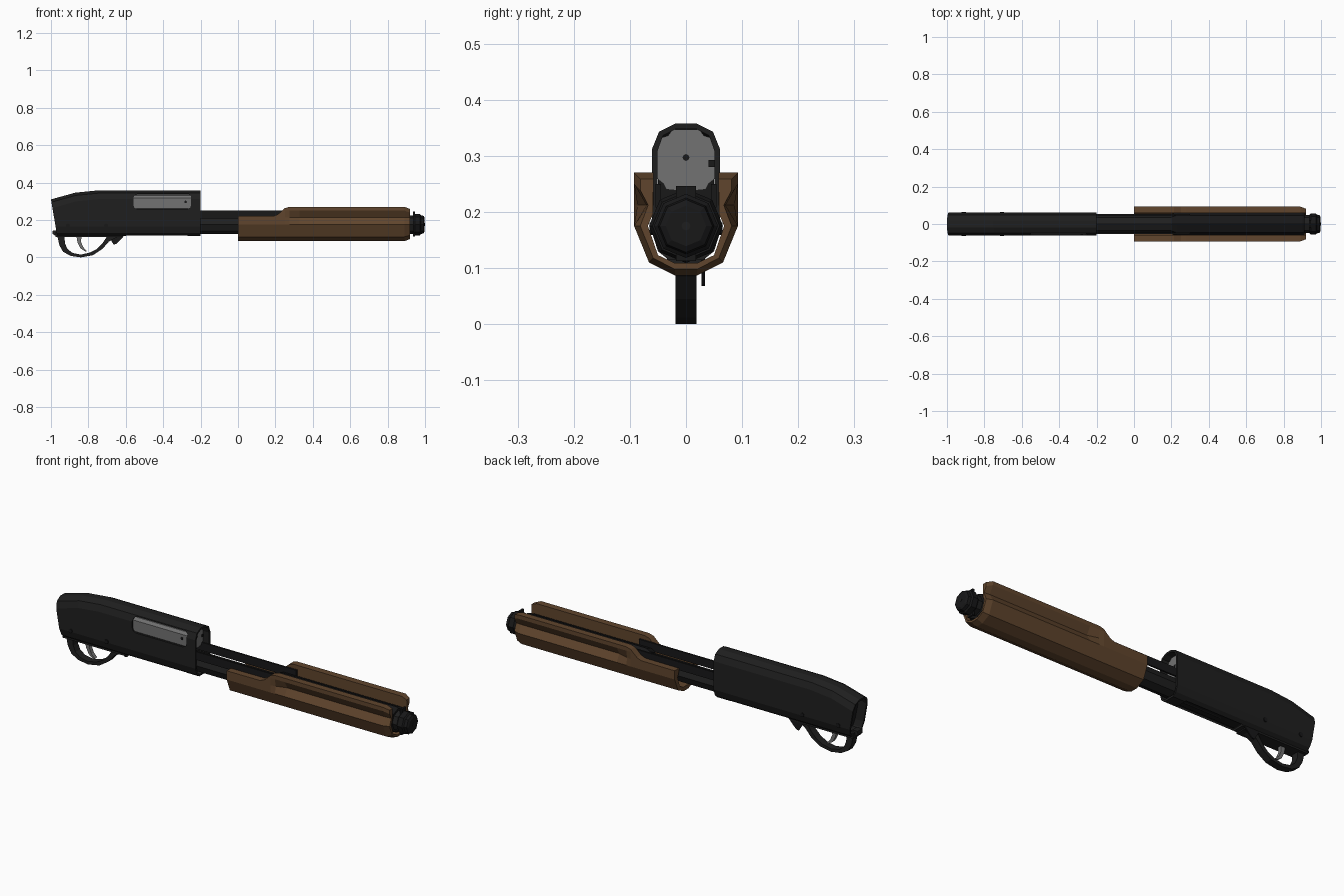
import bpy, bmesh, math
from mathutils import Matrix

if "Cube" in bpy.data.objects:
    bpy.data.objects.remove(bpy.data.objects["Cube"])


def material(name, c):
    m = bpy.data.materials.new(name)
    m.diffuse_color = (*c, 1)
    m.use_nodes = True
    m.node_tree.nodes["Principled BSDF"].inputs["Base Color"].default_value = m.diffuse_color
    return m


BLACK = material("black steel", (0.0135, 0.0135, 0.0135))
DARK = material("dark steel", (0.009, 0.009, 0.0095))
WOOD = material("brown wood", (0.118, 0.06, 0.026))
GREY = material("grey steel", (0.17, 0.17, 0.17))


def finish(name, bm, mat):
    bmesh.ops.recalc_face_normals(bm, faces=bm.faces)
    me = bpy.data.meshes.new(name)
    bm.to_mesh(me)
    bm.free()
    ob = bpy.data.objects.new(name, me)
    bpy.context.collection.objects.link(ob)
    me.materials.append(mat)
    return ob


def loft(name, rings, mat, caps=True):
    """Skin closed rings of (x, y, z) points."""
    bm = bmesh.new()
    vs = [[bm.verts.new(p) for p in r] for r in rings]
    n = len(rings[0])
    for a, b in zip(vs, vs[1:]):
        for i in range(n):
            j = (i + 1) % n
            bm.faces.new((a[i], a[j], b[j], b[i]))
    if caps:
        bm.faces.new(vs[0])
        bm.faces.new(vs[-1])
    return finish(name, bm, mat)


def mirror_half(half):
    return half + [(-y, z) for y, z in reversed(half)]


def at_x(x, section):
    return [(x, y, z) for y, z in section]


def octagon(r, zc=0.175, n=8):
    return [(r * math.cos(i * math.tau / n), zc + r * math.sin(i * math.tau / n)) for i in range(n)]


def turned(name, steps, mat, zc=0.175, n=8):
    """Solid along x from (x, radius) steps."""
    return loft(name, [at_x(x, octagon(r, zc, n)) for x, r in steps], mat)


def plate(name, outline, y0, y1, mat):
    """Side outline in x, z extruded across y."""
    return loft(name, [[(x, y, z) for x, z in outline] for y in (y0, y1)], mat)


def box(name, x0, x1, y0, y1, z0, z1, mat):
    return plate(name, [(x0, z0), (x1, z0), (x1, z1), (x0, z1)], y0, y1, mat)


def cut(ob, cutter):
    cutter.hide_render = True
    cutter.display_type = 'WIRE'
    m = ob.modifiers.new("cut", 'BOOLEAN')
    m.operation = 'DIFFERENCE'
    m.solver = 'EXACT'
    m.object = cutter


# Receiver: hollow shell, sloped at the rear
def receiver_ring(x, top, lean=0, inset=0):
    k = inset
    half = [(.018, top - k), (.048 - k * .7, top - .015 - k * .7), (.061 - k, top - .047 - k * .3),
            (.061 - k, .165), (.05 - k * .7, .13 + k * .7), (.03, .114 + k)]
    return [(x + (top - z) * lean, y, z) for y, z in mirror_half(half)]


stations = [(-.2, .358, 0), (-.75, .358, 0), (-.87, .346, .03), (-1, .31, .17)]
receiver = loft("receiver", [receiver_ring(*s) for s in stations], BLACK)
inside = [(-.15, .358, 0), (-.75, .358, 0), (-.87, .346, .03), (-1.05, .296, .17)]
cut(receiver, loft("receiver_hollow_cutter", [receiver_ring(*s, inset=.01) for s in inside], BLACK))

# Ejection port and loading port
px0, px1, pz0, pz1, c = -.56, -.25, .258, .338, .022
cut(receiver, plate("ejection_port_cutter",
                    [(px0 + c, pz0), (px1 - c, pz0), (px1 - .006, pz0 + .007), (px1, pz0 + c), (px1, pz1 - .012),
                     (px1 - .012, pz1), (px0 + c, pz1), (px0 + .006, pz1 - .007), (px0, pz1 - c),
                     (px0, pz0 + c), (px0 + .006, pz0 + .007)], -.1, -.03, BLACK))
cut(receiver, box("loading_port_cutter", -.6, -.27, -.034, .034, .08, .15, BLACK))
box("shell_carrier", -.6, -.28, -.03, .03, .128, .137, DARK)
plate("rear_block", [(-.955, .3), (-.92, .13), (-.88, .13), (-.88, .32)], -.05, .05, DARK)

# Bolt
bolt_half = [(.024, .347), (.032, .336), (.045, .332), (.055, .318), (.055, .262), (.04, .25), (.035, .24), (.015, .238)]
loft("bolt", [at_x(x, mirror_half(bolt_half)) for x in (-.6, -.235)], GREY)
turned("bolt_hole", [(-.24, .006), (-.233, .006)], DARK, .297)
box("extractor", -.3, -.232, .04, .051, .28, .293, DARK)
plate("extractor_pin", [(-.28 + .007 * math.cos(a), .297 + .007 * math.sin(a))
                        for a in [i * math.tau / 8 for i in range(8)]], -.058, -.05, DARK)

# Cross pins
for name, x in (("rear_pin", -.91), ("front_pin", -.705)):
    plate(name, [(x + .011 * math.cos(i * math.tau / 8), .17 + .011 * math.sin(i * math.tau / 8))
                 for i in range(8)], -.065, .065, DARK)

# Trigger guard, trigger and release lever
outer = [(-.99, .145), (-.992, .125), (-.965, .11), (-.955, .065), (-.935, .03), (-.895, .008), (-.84, 0),
         (-.775, .012), (-.725, .045), (-.69, .085), (-.64, .112), (-.6, .128), (-.6, .14)]
inner = [(-.70, .14), (-.70, .113), (-.725, .075), (-.755, .045), (-.79, .026), (-.84, .015),
         (-.885, .024), (-.912, .045), (-.925, .075), (-.928, .113), (-.96, .145)]
plate("trigger_guard", outer + inner, -.019, .019, BLACK)
box("guard_base", -.975, -.62, -.034, .034, .108, .135, BLACK)
plate("trigger", [(-.865, .12), (-.835, .12), (-.84, .085), (-.828, .055), (-.808, .034),
                  (-.815, .03), (-.842, .048), (-.858, .08)], -.01, .01, GREY)
plate("release_lever", [(-.7, .125), (-.675, .085), (-.665, .068), (-.65, .072), (-.625, .098), (-.6, .125)],
      .028, .034, DARK)

# Magazine tube and end cap
turned("magazine_tube", [(-.5, .049), (.95, .049)], BLACK)
turned("end_cap", [(.938, .05), (.945, .057), (.972, .057), (.978, .05), (.992, .047), (.998, .036)], DARK)
turned("cap_nub", [(.99, .008), (1.0, .008)], BLACK)
plate("cap_clip", [(.935, .113), (.945, .113), (.945, .246), (.935, .246)], -.018, .018, DARK)

# Action bars and the sleeve they join
for name, s in (("left_action_bar", 1), ("right_action_bar", -1)):
    box(name, -.4, .3, s * .045, s * .054, .208, .25, DARK)
turned("forend_sleeve", [(.2, .052), (.23, .066), (.9, .066), (.912, .06)], DARK)


# Wooden forend: open trough with finger grooves
def forend_ring(x, top, groove=0, taper=0):
    w, t = .0925 - taper, taper
    outside = [(w, top - t), (w, min(.25, top - .01) - t), (w - groove, min(.212, top - .02)), (w, .175),
               (.066 - t * .7, .11 + t * .7), (.02, .087 + t)]
    inside_half = [(.02, .109), (.05, .123), (.068, .175), (.059, .196), (.058, top - t)]
    back = [(-y, z) for y, z in reversed(inside_half)]
    return at_x(x, mirror_half(outside) + back + inside_half)


loft("forend", [forend_ring(0, .22), forend_ring(.19, .221), forend_ring(.215, .231), forend_ring(.25, .263),
                forend_ring(.275, .27, .006), forend_ring(.33, .27, .022), forend_ring(.89, .27, .022),
                forend_ring(.92, .27, .014, .011)], WOOD)
